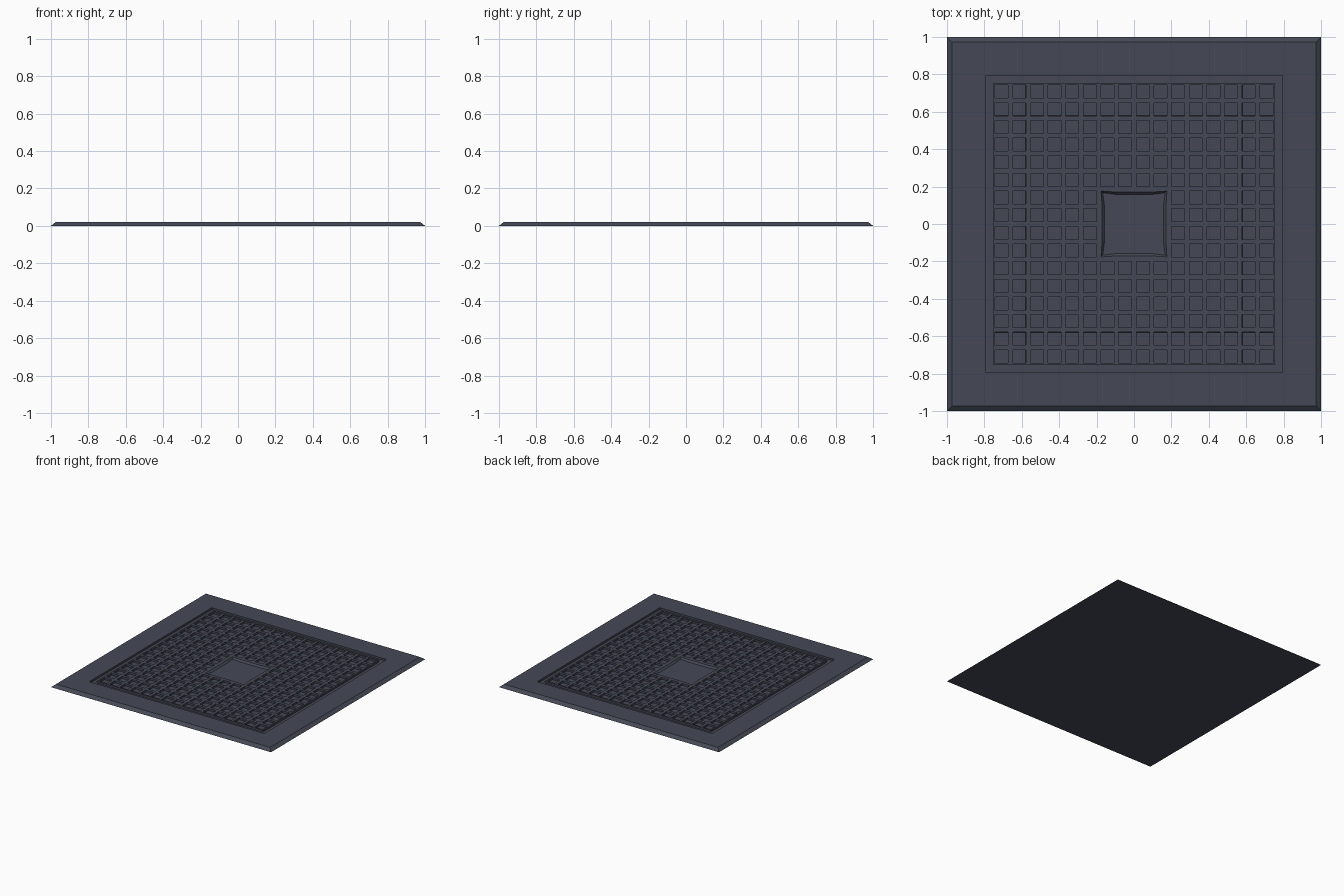
import bpy, bmesh

if "Cube" in bpy.data.objects:
    bpy.data.objects.remove(bpy.data.objects["Cube"])

TOP = 0.022      # overall height
LOW = 0.006      # floor of grooves and pockets
N = 16           # cells per side
GRATE = 0.755    # half width of the grate
CELL = 2 * GRATE / N

bm = bmesh.new()

# Grate surface: even grid of cells
bmesh.ops.create_grid(bm, x_segments=N, y_segments=N, size=GRATE)
for v in bm.verts:
    v.co.z = TOP
for f in bm.faces:
    if f.normal.z < 0:
        f.normal_flip()

# Merge the middle 4 x 4 cells into one plate
mid = [f for f in bm.faces
       if max(abs(c) for c in f.calc_center_median()[:2]) < 2 * CELL]
plate = bmesh.ops.dissolve_faces(bm, faces=mid, use_verts=False)["region"][0]
cells = [f for f in bm.faces if f is not plate]
bm.normal_update()

# Square pockets with upright walls
bmesh.ops.inset_individual(bm, faces=cells, thickness=0.0175, depth=0)
bm.normal_update()
bmesh.ops.inset_individual(bm, faces=cells, thickness=0.0002, depth=LOW - TOP)

# Shallow centre plate with sloped walls
bmesh.ops.inset_individual(bm, faces=[plate], thickness=0.018, depth=0)
bm.normal_update()
bmesh.ops.inset_individual(bm, faces=[plate], thickness=0.013, depth=-0.014)

# Groove, flat frame and sloped outer rim, grown outward from the grate edge
edges = [e for e in bm.edges if e.is_boundary]
half = GRATE
for size, z in [(GRATE, LOW), (0.795, LOW), (0.795, TOP), (0.973, TOP), (1.0, 0.0)]:
    geom = bmesh.ops.extrude_edge_only(bm, edges=edges)["geom"]
    edges = [g for g in geom if isinstance(g, bmesh.types.BMEdge)]
    for v in (g for g in geom if isinstance(g, bmesh.types.BMVert)):
        v.co.x *= size / half
        v.co.y *= size / half
        v.co.z = z
    half = size

# Closed underside
bmesh.ops.contextual_create(bm, geom=edges)
bmesh.ops.recalc_face_normals(bm, faces=bm.faces[:])

mesh = bpy.data.meshes.new("floor_grate")
bm.to_mesh(mesh)
bm.free()
obj = bpy.data.objects.new("floor_grate", mesh)
bpy.context.collection.objects.link(obj)

mat = bpy.data.materials.new("dark slate grey")
mat.diffuse_color = (0.06, 0.066, 0.092, 1)
mat.use_nodes = True
mat.node_tree.nodes["Principled BSDF"].inputs["Base Color"].default_value = mat.diffuse_color
mesh.materials.append(mat)
